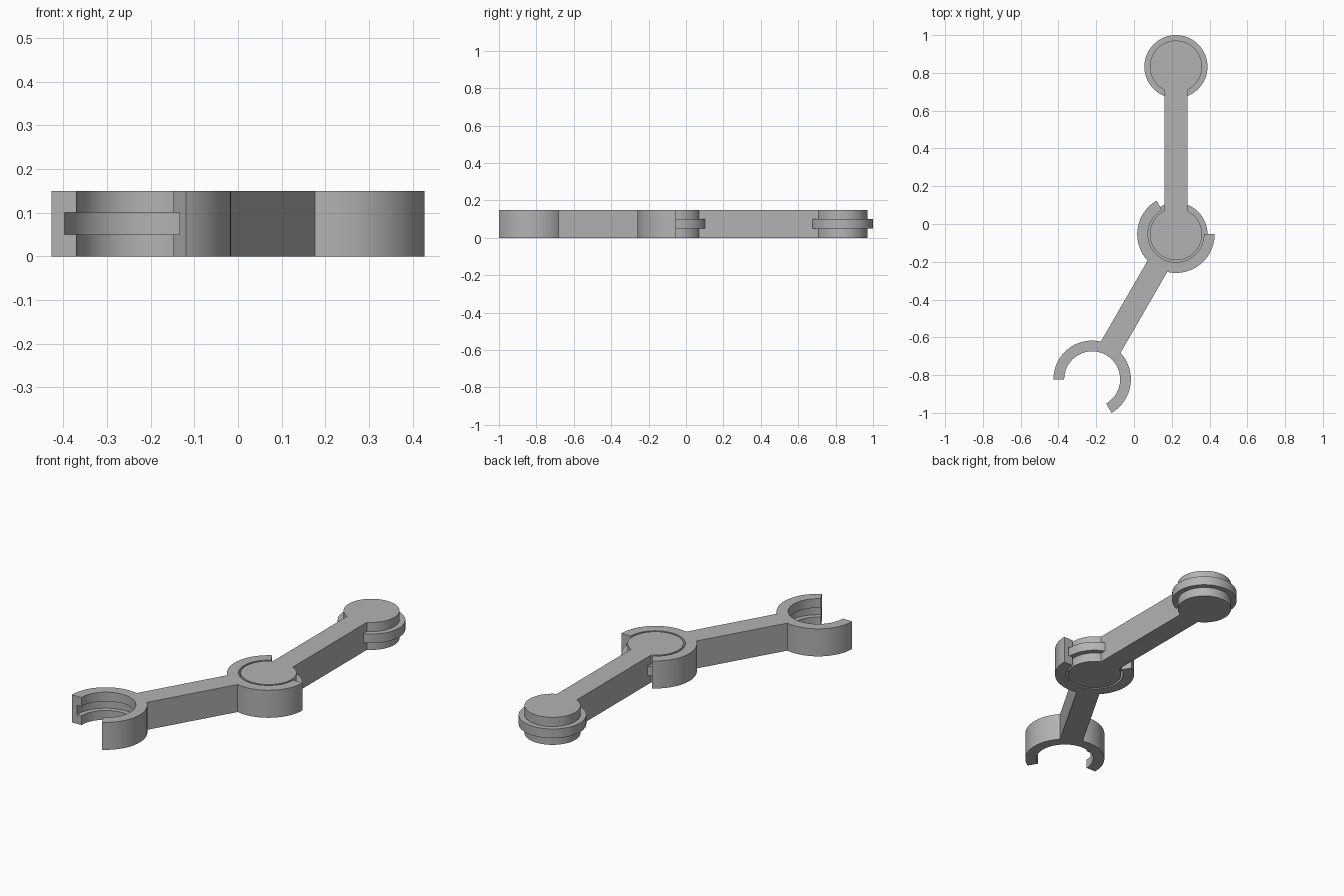
import bpy, bmesh, math
from math import cos, sin, pi, radians, asin, sqrt

cube = bpy.data.objects.get("Cube")
if cube:
    bpy.data.objects.remove(cube, do_unlink=True)

SPAN = 0.887                      # distance between joint centres
HALF = 0.06                       # half width of the bars
PIN, RIDGE = 0.138, 0.167         # disc end and its raised ridge
BORE, GROOVE, RIM = 0.148, 0.175, 0.205   # clip end radii
JOINT = (0.222, -0.054, 0)

grey = bpy.data.materials.new("plain grey")
grey.use_nodes = True
grey.diffuse_color = (0.45, 0.45, 0.45, 1)
grey.node_tree.nodes["Principled BSDF"].inputs["Base Color"].default_value = grey.diffuse_color


def arc(r, start, end, steps):
    return [(r * cos(start + (end - start) * i / steps),
             r * sin(start + (end - start) * i / steps)) for i in range(steps + 1)]


def both_ends(half):
    """Add the same end turned half round the middle of the link."""
    return half + [(SPAN - x, -y) for x, y in half]


def disc_outline(r):
    a, s = asin(HALF / r), sqrt(RIDGE ** 2 - HALF ** 2)
    return both_ends([(s, HALF)] + arc(r, a, 2 * pi - a, 80) + [(s, -HALF)])


def clip_outline(r):
    a, tip = asin(HALF / RIM), radians(120)
    lip = arc(GROOVE, tip, -tip, 1)
    return both_ends(arc(RIM, a, tip, 36) + lip[:1] + arc(r, tip, -tip, 72)
                     + lip[1:] + arc(RIM, -tip, -a, 36))


def loft_link(name, outline, plain, stepped, angle):
    """Stack outlines so the middle layer steps in or out."""
    bm = bmesh.new()
    known = {}

    def vert(x, y, z):
        key = (round(x, 5), round(y, 5), z)
        if key not in known:
            known[key] = bm.verts.new((x, y, z))
        return known[key]

    layers = [(0, plain), (0.05, plain), (0.05, stepped),
              (0.1, stepped), (0.1, plain), (0.15, plain)]
    rings = [[vert(x, y, z) for x, y in outline(r)] for z, r in layers]
    for low, high in zip(rings, rings[1:]):
        for i in range(len(low)):
            j = (i + 1) % len(low)
            corners = list(dict.fromkeys((low[i], low[j], high[j], high[i])))
            if len(corners) > 2:
                bm.faces.new(corners)
    # Flat top and bottom
    bm.faces.new(list(dict.fromkeys(reversed(rings[0]))))
    bm.faces.new(list(dict.fromkeys(rings[-1])))
    bmesh.ops.recalc_face_normals(bm, faces=bm.faces)
    mesh = bpy.data.meshes.new(name)
    bm.to_mesh(mesh)
    bm.free()
    mesh.materials.append(grey)
    obj = bpy.data.objects.new(name, mesh)
    bpy.context.collection.objects.link(obj)
    obj.location = JOINT
    obj.rotation_euler.z = radians(angle)
    bpy.ops.object.select_all(action='DESELECT')
    obj.select_set(True)
    bpy.context.view_layer.objects.active = obj
    bpy.ops.object.shade_smooth_by_angle(angle=radians(30))


# Link with ridged discs, snapped into the link with grooved clips
loft_link("disc_link", disc_outline, PIN, RIDGE, 90)
loft_link("clip_link", clip_outline, BORE, GROOVE, 240)
